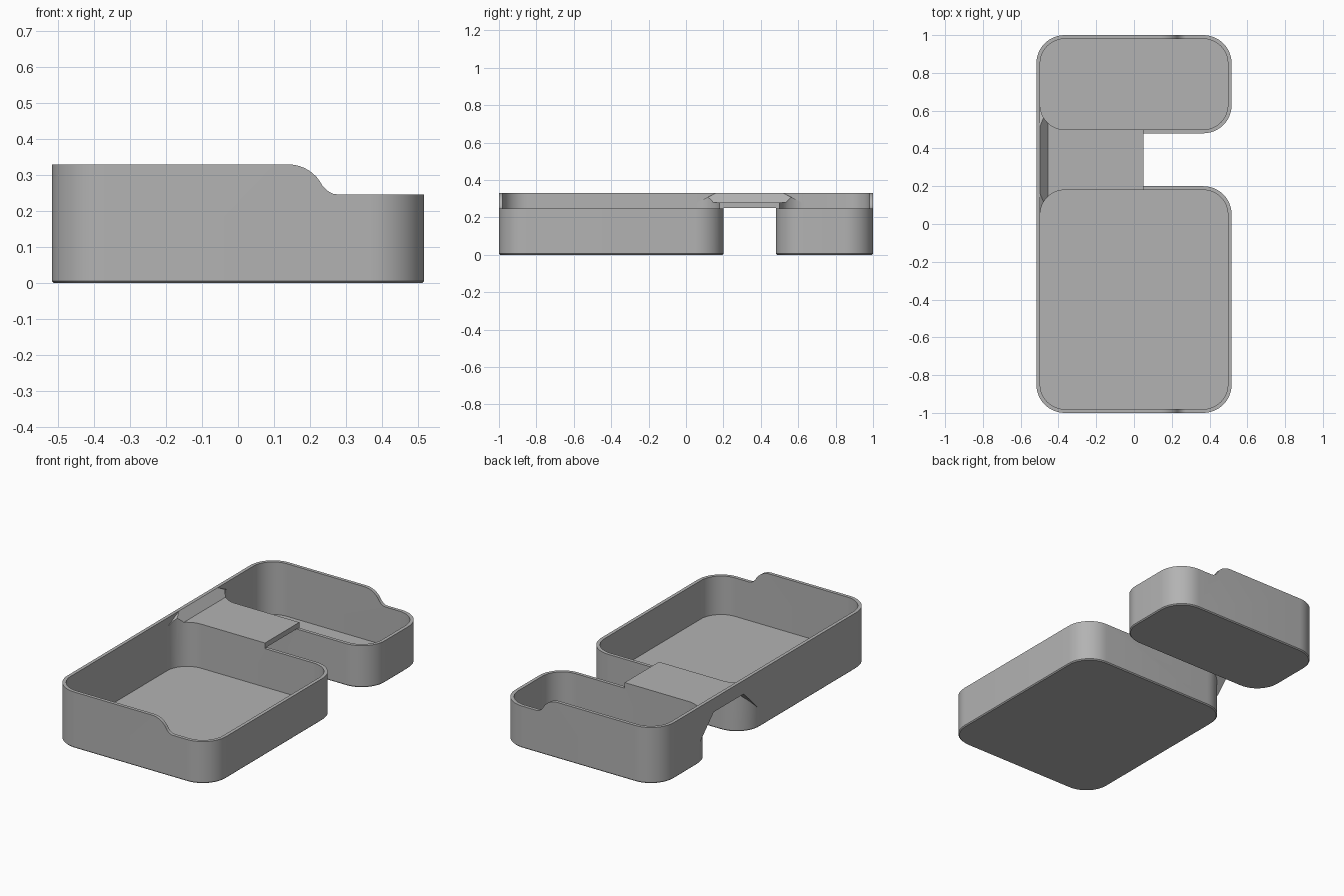
import bpy, bmesh
from math import sin, cos, pi, radians
from mathutils import Vector

if "Cube" in bpy.data.objects:
    bpy.data.objects.remove(bpy.data.objects["Cube"], do_unlink=True)

HALF, WALL, R = 0.517, 0.02, 0.15
TOP, DECK, LOW = 0.33, 0.28, 0.247
GAP0, GAP1 = 0.2, 0.48

grey = bpy.data.materials.new("matte grey")
grey.use_nodes = True
grey.diffuse_color = (0.45, 0.45, 0.45, 1)
grey.node_tree.nodes["Principled BSDF"].inputs["Base Color"].default_value = (0.45, 0.45, 0.45, 1)


def make(name, bm):
    bmesh.ops.recalc_face_normals(bm, faces=bm.faces)
    mesh = bpy.data.meshes.new(name)
    bm.to_mesh(mesh)
    bm.free()
    mesh.materials.append(grey)
    ob = bpy.data.objects.new(name, mesh)
    bpy.context.collection.objects.link(ob)
    return ob


def rounded_prism(name, y0, y1, sections, inset=0.0):
    """Rounded rectangle lofted through (height, extra inset) sections."""
    bm = bmesh.new()
    rings = []
    for z, extra in sections:
        d = inset + extra
        ring = []
        for k, (sx, y) in enumerate([(1, y1 - R), (-1, y1 - R), (-1, y0 + R), (1, y0 + R)]):
            for i in range(13):
                a = (k + i / 12) * pi / 2
                ring.append(bm.verts.new((sx * (HALF - R) + (R - d) * cos(a), y + (R - d) * sin(a), z)))
        rings.append(ring)
    n = len(rings[0])
    for a, b in zip(rings, rings[1:]):
        for i in range(n):
            bm.faces.new((a[i], a[(i + 1) % n], b[(i + 1) % n], b[i]))
    bm.faces.new(rings[0])
    bm.faces.new(rings[-1])
    return make(name, bm)


def extrude(name, outline, offset):
    bm = bmesh.new()
    face = bm.faces.new([bm.verts.new(p) for p in outline])
    new = bmesh.ops.extrude_face_region(bm, geom=[face])["geom"]
    bmesh.ops.translate(bm, vec=offset, verts=[v for v in new if isinstance(v, bmesh.types.BMVert)])
    return make(name, bm)


def box(name, x0, x1, y0, y1, z0, z1):
    return extrude(name, [(x0, y0, z0), (x1, y0, z0), (x1, y1, z0), (x0, y1, z0)], (0, 0, z1 - z0))


def combine(target, tool, operation):
    mod = target.modifiers.new(operation.lower(), 'BOOLEAN')
    mod.object, mod.operation, mod.solver = tool, operation, 'EXACT'
    bpy.context.view_layer.objects.active = target
    bpy.ops.object.modifier_apply(modifier=mod.name)
    bpy.data.objects.remove(tool, do_unlink=True)


# Solid outsides of the two trays
spans = [(-1, GAP0), (GAP1, 1)]
outer = [(0, 0.006), (0.006, 0), (TOP, 0)]
body = rounded_prism("twin_tray", *spans[0], outer)
combine(body, rounded_prism("back_tray", *spans[1], outer), 'UNION')

# Side wall joining the trays, with sloping gussets beneath
E0, E1 = GAP0 - 0.14, GAP1 + 0.14
profile = [(E0, 0.11), (GAP0, 0.25), (GAP1, 0.25), (E1, 0.11), (E1, TOP), (E0, TOP)]
combine(body, extrude("joining_wall", [(-HALF, y, z) for y, z in profile], (R, 0, 0)), 'UNION')

# Bridge deck, with the tray walls lowered around it
combine(body, box("deck_clearance", WALL - HALF, 0.6, E0, E1, DECK, 0.5), 'DIFFERENCE')
combine(body, box("low_divider", 0.05, 0.6, GAP0 - 0.05, GAP1 + 0.05, LOW, 0.5), 'DIFFERENCE')
combine(body, box("bridge_deck", -0.45, 0.05, GAP0 - 0.01, GAP1 + 0.01, 0.25, DECK), 'UNION')

# Sloping fillet between deck and side wall
bm = bmesh.new()
for x, inset, z in [(-0.51, 0, 0.26), (-0.455, 0, 0.26), (-0.51, 0, DECK), (-0.455, 0, DECK),
                    (-0.51, 0.1, TOP), (WALL - HALF, 0.1, TOP)]:
    for y in (E0 + inset, E1 - inset):
        bm.verts.new((x, y, z))
bmesh.ops.convex_hull(bm, input=bm.verts)
combine(body, make("fillet", bm), 'UNION')

# Hollow out both trays
for y0, y1 in spans:
    combine(body, rounded_prism("cavity", y0, y1, [(WALL, 0), (0.5, 0)], WALL), 'DIFFERENCE')

# Rim drops to the low side through an S curve
curve = [(0.14 + 0.105 * sin(a), TOP - 0.105 * (1 - cos(a))) for a in [radians(8 * i) for i in range(9)]]
ex, ez = curve[-1]
curve += [(ex + 0.04 * t, LOW + (ez - LOW) * (1 - t) ** 2) for t in (0.25, 0.5, 0.75, 1)]
curve += [(0.6, LOW), (0.6, 0.5), (0.14, 0.5)]
combine(body, extrude("rim_step", [(x, -1.1, z) for x, z in curve], (0, 2.2, 0)), 'DIFFERENCE')

bpy.ops.object.select_all(action='DESELECT')
body.select_set(True)
bpy.context.view_layer.objects.active = body
bpy.ops.object.shade_smooth_by_angle(angle=radians(30))
